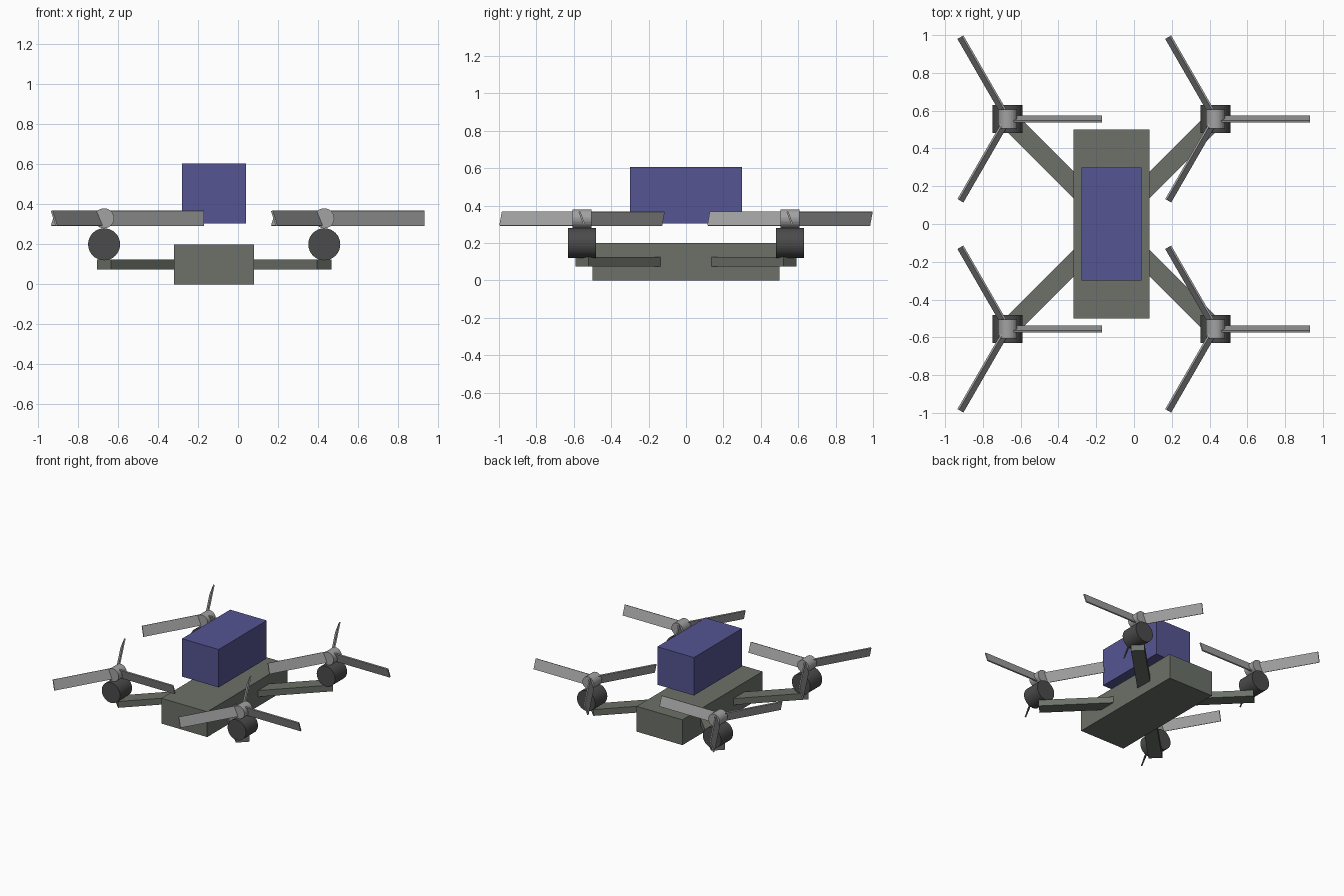
import bpy
from math import radians, cos, sin
from mathutils import Matrix, Vector

if "Cube" in bpy.data.objects:
    bpy.data.objects.remove(bpy.data.objects["Cube"])

CX = -0.119          # body centre in x (uneven propellers shift the frame)
MX, MY = 0.55, 0.556  # motor offsets from the body centre


def material(name, rgb):
    m = bpy.data.materials.new(name)
    m.diffuse_color = (*rgb, 1)
    m.use_nodes = True
    m.node_tree.nodes["Principled BSDF"].inputs["Base Color"].default_value = m.diffuse_color
    return m


GREEN = material("hull_green_grey", (0.15, 0.165, 0.14))
BLUE = material("battery_blue", (0.09, 0.09, 0.29))
DARK = material("motor_dark", (0.07, 0.07, 0.07))
LIGHT = material("blade_grey", (0.36, 0.36, 0.36))


def finish(name, mat):
    o = bpy.context.object
    o.name = o.data.name = name
    o.data.materials.append(mat)
    return o


def box(name, size, matrix, mat):
    bpy.ops.mesh.primitive_cube_add(size=1)
    o = finish(name, mat)
    o.data.transform(Matrix.Diagonal((*size, 1)))
    o.matrix_world = matrix
    return o


def drum(name, radius, length, loc, mat):
    # cylinder lying along y
    bpy.ops.mesh.primitive_cylinder_add(vertices=32, radius=radius, depth=length,
                                        location=loc, rotation=(radians(90), 0, 0))
    return finish(name, mat)


# hull and raised battery
box("body", (0.4, 1.0, 0.2), Matrix.Translation((CX, 0, 0.1)), GREEN)
box("battery", (0.32, 0.6, 0.3), Matrix.Translation((CX, 0, 0.455)), BLUE)

for sx, xn in ((-1, "left"), (1, "right")):
    for sy, yn in ((-1, "front"), (1, "back")):
        tag = f"{yn}_{xn}"
        x, y = CX + sx * MX, sy * MY

        # diagonal arm
        mid = 0.338
        box(f"arm_{tag}", (0.6, 0.1, 0.05),
            Matrix.Translation((CX + sx * mid, sy * (mid + 0.006), 0.1))
            @ Matrix.Rotation(radians(45 * sx * sy), 4, 'Z'), GREEN)

        # motor and hub
        drum(f"motor_{tag}", 0.08, 0.15, (x, y, 0.2), DARK)
        drum(f"hub_{tag}", 0.05, 0.1, (x, y, 0.33), LIGHT)

        # three pitched blades
        for i in range(3):
            box(f"blade_{tag}_{i + 1}", (0.5, 0.01, 0.08),
                Matrix.Translation((x, y, 0.33))
                @ Matrix.Rotation(radians(120 * i), 4, 'Z')
                @ Matrix.Translation((0.25, 0, 0))
                @ Matrix.Rotation(radians(20), 4, 'X'), LIGHT)
